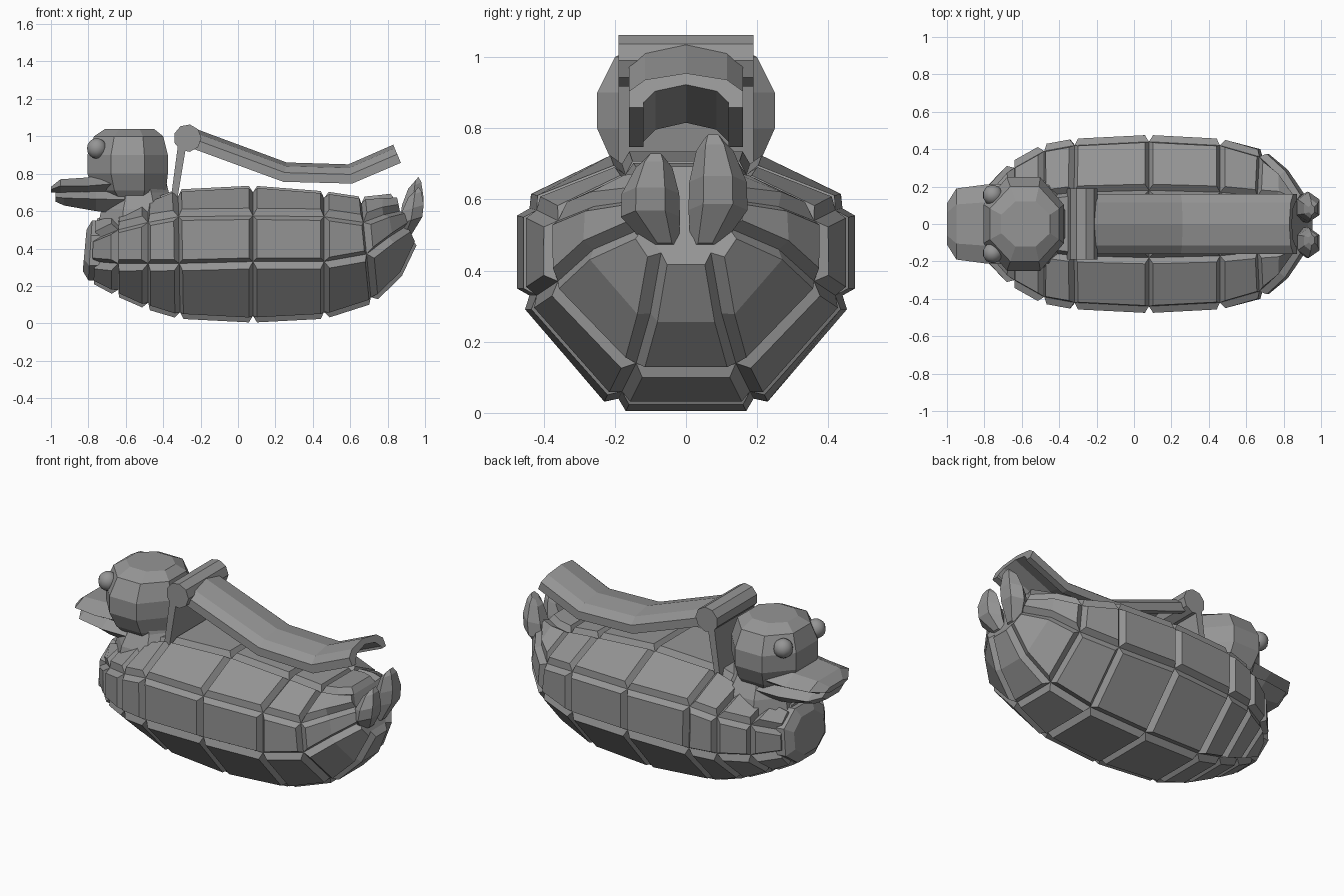
import bpy, bmesh, math
from mathutils import Vector

cube = bpy.data.objects.get("Cube")
if cube:
    bpy.data.objects.remove(cube)

grey = bpy.data.materials.new("plain grey")
grey.use_nodes = True
GREY = (0.3, 0.3, 0.3, 1)
grey.diffuse_color = GREY
grey.node_tree.nodes["Principled BSDF"].inputs["Base Color"].default_value = GREY


def finish(name, bm):
    bmesh.ops.recalc_face_normals(bm, faces=bm.faces)
    mesh = bpy.data.meshes.new(name)
    bm.to_mesh(mesh)
    bm.free()
    mesh.materials.append(grey)
    obj = bpy.data.objects.new(name, mesh)
    bpy.context.collection.objects.link(obj)
    return obj


def loft(rings):
    """Skin closed rings of points; returns the bmesh and the rows of side faces."""
    bm = bmesh.new()
    rows = [[bm.verts.new(p) for p in ring] for ring in rings]
    n = len(rows[0])
    sides = [[bm.faces.new((a[k], a[(k + 1) % n], b[(k + 1) % n], b[k])) for k in range(n)]
             for a, b in zip(rows, rows[1:])]
    bm.faces.new(rows[0])
    bm.faces.new(rows[-1])
    bmesh.ops.recalc_face_normals(bm, faces=bm.faces)
    return bm, sides


def oval(cx, cy, z, rx, ry, n=8, lean=0):
    """Horizontal ring with flats facing the axes."""
    k = 1 / math.cos(math.pi / n)
    pts = []
    for i in range(n):
        a = 2 * math.pi * (i + 0.5) / n
        pts.append((cx + rx * k * math.cos(a), cy + ry * k * math.sin(a),
                    z + lean * math.cos(a)))
    return pts


def section(xb, xt, yb, ys, yt, z0, z1, z2, z3):
    """Eight-sided body section, leaning from xb at the base to xt at the top."""
    half = [(yb, z0), (ys, z1), (ys, z2), (yt, z3)]
    full = half + [(-y, z) for y, z in reversed(half)]
    return [(xb + (xt - xb) * (z - z0) / (z3 - z0), y, z) for y, z in full]


# Body: a faceted core whose panels are raised to leave grooves
bm, rows = loft([
    section(-.77, -.76, .09, .17, .09, .25, .33, .45, .52),
    section(-.64, -.64, .11, .30, .11, .18, .32, .50, .56),
    section(-.48, -.48, .15, .39, .15, .11, .32, .54, .62),
    section(-.31, -.32, .17, .42, .17, .06, .32, .57, .68),
    section(.08, .08, .19, .44, .18, .04, .33, .575, .70),
    section(.46, .46, .18, .42, .17, .06, .33, .57, .67),
    section(.71, .66, .14, .36, .15, .14, .37, .54, .64),
    section(.85, .76, .10, .26, .14, .28, .46, .58, .65),
    section(.93, .84, .07, .12, .10, .45, .52, .60, .66)])
panels = [[f] for row in rows[:-2] for f in row]
panels += [list(pair) for pair in zip(rows[-2], rows[-1])]
for faces in panels:
    bmesh.ops.inset_region(bm, faces=faces, thickness=.02, depth=.036,
                           use_boundary=True, use_even_offset=True)
finish("body", bm)

# Nose plug at the front of the body
bm, _ = loft([section(-.74, -.74, .09, .20, .09, .23, .31, .47, .55),
              section(-.80, -.78, .08, .19, .08, .23, .31, .47, .55),
              section(-.83, -.81, .06, .14, .06, .28, .34, .44, .50)])
finish("nose_plug", bm)

# Neck flaring onto the body
bm, _ = loft([oval(-.53, 0, .52, .22, .25), oval(-.53, 0, .61, .20, .23),
              oval(-.53, 0, .70, .16, .18), oval(-.55, 0, .78, .16, .18)])
finish("neck", bm)

# Head
bm, _ = loft([oval(-.57, 0, .66, .15, .17), oval(-.58, 0, .71, .195, .21),
              oval(-.59, 0, .80, .215, .25), oval(-.59, 0, .90, .215, .25),
              oval(-.585, 0, 1.00, .185, .20), oval(-.58, 0, 1.04, .13, .12)])
finish("head", bm)


def bill_ring(x, w, low, high):
    mid = (low + high) / 2
    return [(x, -w, mid), (x, -w * .6, low), (x, w * .6, low),
            (x, w, mid), (x, w * .55, high), (x, -w * .55, high)]


# Bill in two slightly parted halves
bm, _ = loft([bill_ring(-.62, .22, .68, .82), bill_ring(-.80, .21, .69, .78),
              bill_ring(-.95, .19, .70, .77), bill_ring(-1.0, .11, .70, .73)])
finish("upper_bill", bm)
bm, _ = loft([bill_ring(-.58, .20, .58, .74), bill_ring(-.76, .21, .60, .73),
              bill_ring(-.93, .18, .63, .71), bill_ring(-.975, .10, .65, .70)])
finish("lower_bill", bm)

# Eyes
for side, label in ((1, "left"), (-1, "right")):
    bm = bmesh.new()
    bmesh.ops.create_uvsphere(bm, u_segments=10, v_segments=8, radius=.055)
    bmesh.ops.translate(bm, verts=bm.verts, vec=(-.755, side * .155, .935))
    eye = finish(label + "_eye", bm)
    for poly in eye.data.polygons:
        poly.use_smooth = True

# Tail feathers, one taller than the other
for y, top, label in ((.09, .775, "left"), (-.10, .72, "right")):
    h = top - .46
    ring = lambda t, x, dy, rx, ry: oval(x, y * dy, .46 + h * t, rx, ry, 6, .02)
    bm, _ = loft([ring(0, .89, .6, .04, .035), ring(.35, .925, 1, .06, .072),
                  ring(.6, .935, 1, .058, .07), ring(.88, .945, .9, .035, .045),
                  ring(.97, .95, .85, .015, .025)])
    finish(label + "_tail_feather", bm)

# Lever hinge
bm = bmesh.new()
bmesh.ops.create_cone(bm, cap_ends=True, segments=9, radius1=.074, radius2=.074, depth=.38)
for v in bm.verts:
    v.co = Vector((-.27 + v.co.y, v.co.z, .99 + v.co.x))
finish("lever_hinge", bm)

# Hinge bracket
profile = [(-.36, .66), (-.325, .66), (-.275, .96), (-.32, .96)]
bm, _ = loft([[(x, y, z) for x, z in profile] for y in (-.19, .19)])
finish("hinge_bracket", bm)

# Lever: a bent channel with a ridged top
outer = [(-.16, -.105), (-.16, -.055), (-.115, -.02), (0, 0), (.115, -.02), (.16, -.055), (.16, -.105)]
inner = [(y * .75, max(d - .035, -.105)) for y, d in reversed(outer)]
path = [(-.24, 1.045, .3), (.26, .86, .17), (.59, .85, -.2), (.83, .955, -.4)]
bm, _ = loft([[(x - d * math.sin(a) * -1, y, z + d * math.cos(a)) for y, d in outer + inner]
              for x, z, a in path])
finish("lever", bm)
